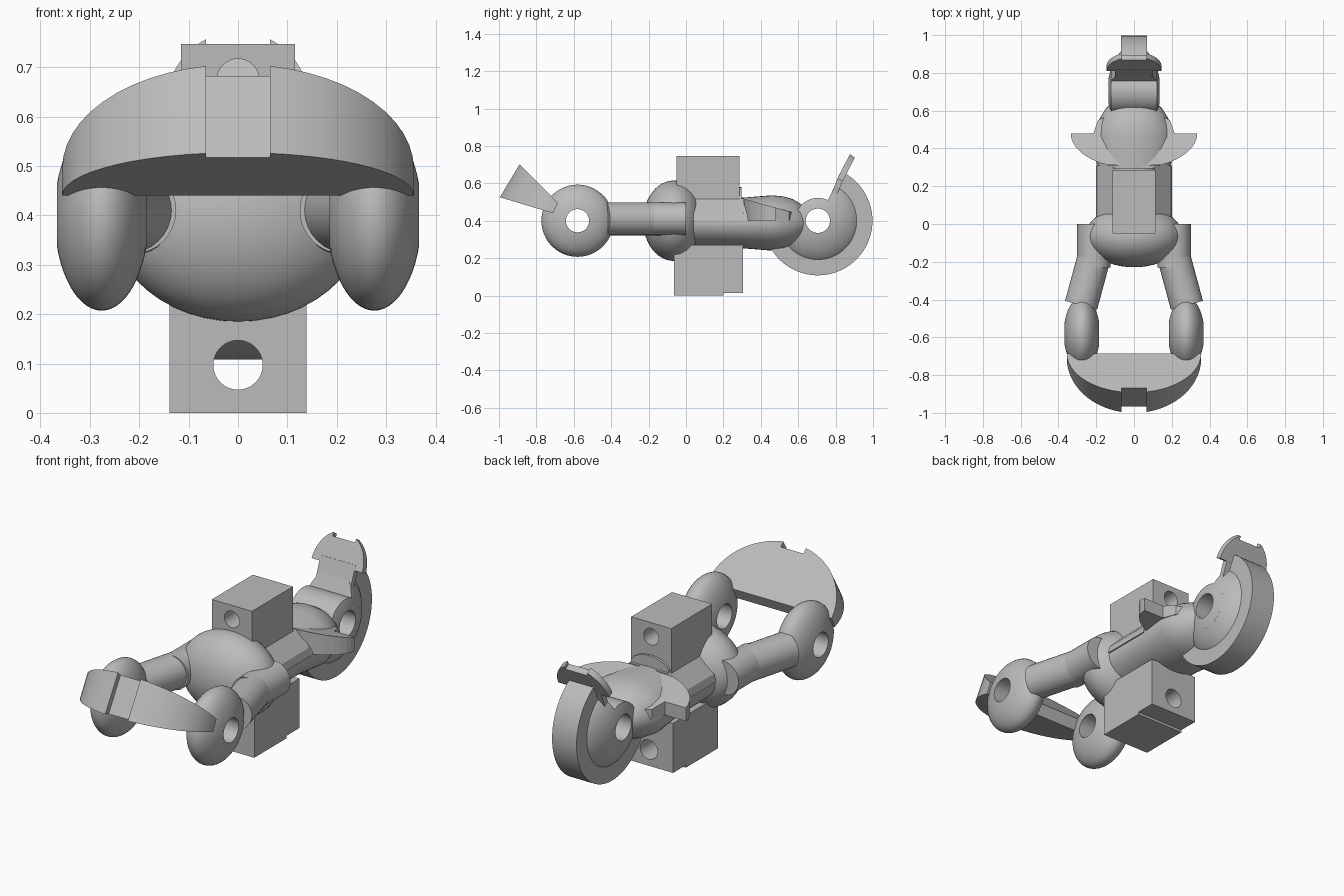
import bpy, bmesh
from math import sin, cos, pi, radians, sqrt, asin
from mathutils import Vector

cube = bpy.data.objects.get("Cube")
if cube:
    bpy.data.objects.remove(cube, do_unlink=True)

grey = bpy.data.materials.new("plain grey")
grey.use_nodes = True
grey.diffuse_color = (0.5, 0.5, 0.5, 1)
grey.node_tree.nodes["Principled BSDF"].inputs["Base Color"].default_value = (0.5, 0.5, 0.5, 1)


def finish(name, bm, smooth=True):
    bmesh.ops.recalc_face_normals(bm, faces=bm.faces)
    mesh = bpy.data.meshes.new(name)
    bm.to_mesh(mesh)
    bm.free()
    mesh.materials.append(grey)
    ob = bpy.data.objects.new(name, mesh)
    bpy.context.collection.objects.link(ob)
    if smooth:
        bpy.ops.object.select_all(action='DESELECT')
        ob.select_set(True)
        bpy.context.view_layer.objects.active = ob
        bpy.ops.object.shade_smooth_by_angle(angle=radians(35))
    return ob


def loft(name, rings, closed=False, smooth=True):
    """Skin rings of points; cap the ends unless the rings join in a loop."""
    bm = bmesh.new()
    vs = [[bm.verts.new(p) for p in r] for r in rings]
    n = len(rings[0])
    for a, b in zip(vs, vs[1:] + (vs[:1] if closed else [])):
        for i in range(n):
            j = (i + 1) % n
            bm.faces.new((a[i], a[j], b[j], b[i]))
    if not closed:
        bm.faces.new(vs[0])
        bm.faces.new(vs[-1])
    return finish(name, bm, smooth)


def lathe(name, centre, profile, start=0, end=360, steps=48):
    """Spin an (x, radius) profile around an axis along x."""
    cx, cy, cz = centre
    full = end - start == 360
    rings = []
    for k in range(steps if full else steps + 1):
        a = radians(start + (end - start) * k / steps)
        rings.append([(cx + x, cy + r * cos(a), cz + r * sin(a)) for x, r in profile])
    return loft(name, rings, full)


def lens(half, radius, r_in, r_out, n=12):
    """Cross-section of a flattened ball between two radii."""
    a0, a1 = asin(r_in / radius), asin(r_out / radius)
    arc = [a0 + (a1 - a0) * i / n for i in range(n + 1)]
    side = [(half * cos(a), radius * sin(a)) for a in arc]
    if r_out == radius:
        side[-1] = (0, radius)
        return side + [(-x, r) for x, r in side[-2::-1]]
    return side + [(-x, r) for x, r in side[::-1]]


def rod(name, a, b, radius):
    a, b = Vector(a), Vector(b)
    d = (b - a).normalized()
    u = d.cross(Vector((0, 0, 1))).normalized()
    w = u.cross(d)
    ring = [radius * (u * cos(t) + w * sin(t)) for t in (2 * pi * i / 32 for i in range(32))]
    return loft(name, [[a + p for p in ring], [b + p for p in ring]])


def prism(name, outline, low, high):
    """Flat-sided solid over an xy outline, with z given by functions of y."""
    return loft(name, [[(x, y, low(y)) for x, y in outline],
                       [(x, y, high(y)) for x, y in outline]], smooth=False)


def fan_plate(name, half, lower, upper, notch, dip):
    """Half-round wedge plate with a notch in the middle of its rim."""
    edge = asin(sqrt(1 - (notch / half) ** 2))
    ts = [(edge * i / 12, 1) for i in range(13)] + [(edge, dip)]
    rings = []
    for (y0, z0), (y1, z1) in (lower, upper):
        pts = [(half * cos(t), y0 + (y1 - y0) * sin(t) * k, z0 + (z1 - z0) * sin(t) * k)
               for t, k in ts]
        rings.append(pts + [(-x, y, z) for x, y, z in reversed(pts)])
    return loft(name, rings)


def drilled_block(name, x, profile, hole_z, hole_r):
    """Block with a yz side profile and a round hole along y."""
    block = loft(name, [[(s * x, y, z) for y, z in profile] for s in (-1, 1)], smooth=False)
    cutter = rod(name + "_cutter", (0, -0.5, hole_z), (0, 0.8, hole_z), hole_r)
    cutter.hide_render = True
    mod = block.modifiers.new("hole", 'BOOLEAN')
    mod.object, mod.solver = cutter, 'EXACT'
    bpy.context.view_layer.objects.active = block
    bpy.ops.object.modifier_apply(modifier=mod.name)
    bpy.data.objects.remove(cutter, do_unlink=True)
    return block


# Front wheels with their arms and sockets
for side, s in (("left", 1), ("right", -1)):
    lathe(side + "_front_wheel", (s * 0.276, -0.58, 0.4), lens(0.096, 0.193, 0.062, 0.193))
    rod(side + "_arm", (s * 0.18, -0.06, 0.41), (s * 0.28, -0.43, 0.41), 0.088)
    rod(side + "_arm_socket", (s * 0.213, 0.0, 0.41), (s * 0.213, -0.23, 0.41), 0.088)

# Front fender bridging the wheels
fan_plate("front_fender", 0.356, ((-0.71, 0.44), (-1.0, 0.527)),
          ((-0.685, 0.495), (-0.893, 0.706)), 0.065, 0.9)

# Central ball
bm = bmesh.new()
bmesh.ops.create_uvsphere(bm, u_segments=48, v_segments=24, radius=1)
for v in bm.verts:
    v.co = (v.co.x * 0.26, v.co.y * 0.163 - 0.066, v.co.z * 0.215 + 0.4)
finish("central_ball", bm)

# Upper and lower blocks
drilled_block("upper_block", 0.115,
              [(-0.05, 0.46), (0.285, 0.46), (0.285, 0.747), (-0.05, 0.747)], 0.674, 0.043)
drilled_block("lower_block", 0.139,
              [(-0.065, 0), (0.2, 0), (0.2, 0.013), (0.305, 0.013), (0.305, 0.27), (-0.065, 0.27)],
              0.097, 0.05)

# Body tube tapering into the rear hub
sections = [(0, 0.195, 0.13), (0.3, 0.195, 0.135), (0.46, 0.215, 0.148), (0.52, 0.2, 0.142),
            (0.57, 0.175, 0.128), (0.61, 0.15, 0.105), (0.635, 0.125, 0.08)]
loft("body", [[(rx * cos(t), y, 0.388 + rz * sin(t)) for t in (2 * pi * i / 40 for i in range(40))]
              for y, rx, rz in sections])

# Ridge along the top of the body
ridge = [(-0.2, 0.4), (0.2, 0.4), (0.19, 0.44), (0.11, 0.52), (-0.11, 0.52), (-0.19, 0.44)]
loft("body_ridge", [[(x, y, z) for x, z in ridge] for y in (0, 0.31)], smooth=False)

# Saddle plate with rounded wings
half = [(0.335 * cos(t), 0.48 - 0.185 * sin(t)) for t in (radians(65) * i / 8 for i in range(9))]
half = [(0.12, 0.585), (0.19, 0.55), (0.215, 0.48)] + half
outline = half + [(-x, y) for x, y in reversed(half)]
prism("saddle", outline, lambda y: 0.4, lambda y: 0.52 - 0.28 * (y - 0.3))

# Low rounded rest behind the upper block
rest = [(0.11 * cos(t), 0.52 + 0.06 * sin(t)) for t in (pi * i / 12 for i in range(13))]
loft("saddle_rest", [[(x, y, z) for x, z in rest] for y in (0.28, 0.297)], smooth=False)

# Rear wheel: drum, lens-shaped cheeks and tyre
hub = (0, 0.705, 0.4)
lathe("rear_drum", hub, lens(0.14, 0.24, 0.065, 0.122))
lathe("rear_wheel", hub, lens(0.14, 0.24, 0.115, 0.24), -150, 64)
lathe("rear_tyre", hub, [(0.07, 0.15), (0.07, 0.292), (-0.07, 0.292), (-0.07, 0.15)], -150, 59)

# Rear fin on a narrow neck
fan_plate("rear_fin", 0.145, ((0.838, 0.61), (0.91, 0.753)), ((0.81, 0.625), (0.884, 0.772)),
          0.065, 0.87)
neck = [(0.765, 0.51), (0.79, 0.5), (0.85, 0.64), (0.82, 0.65)]
loft("fin_neck", [[(x, y, z) for y, z in neck] for x in (-0.1, 0.1)], smooth=False)
